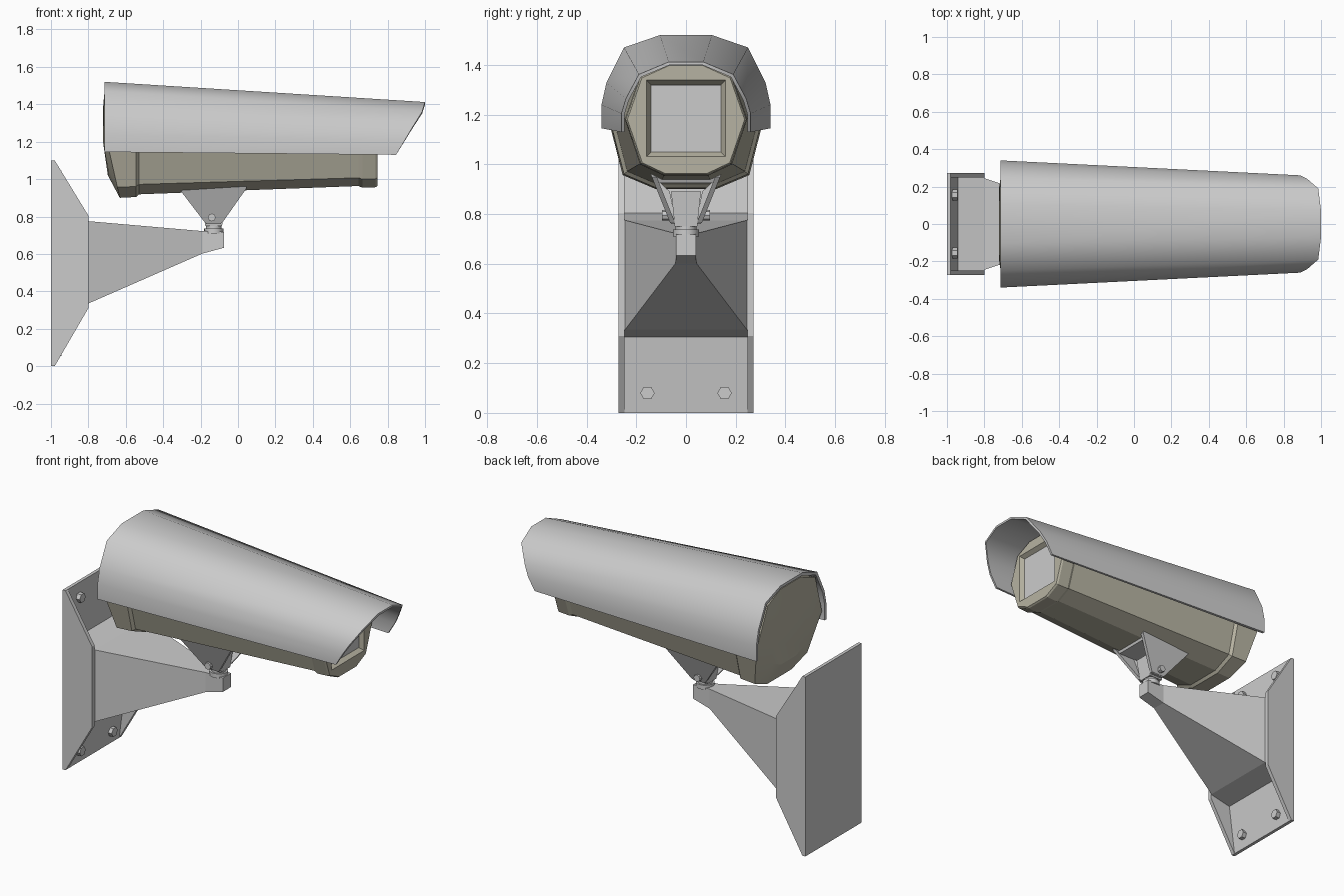
import bpy, bmesh, math
from mathutils import Vector

if "Cube" in bpy.data.objects:
    bpy.data.objects.remove(bpy.data.objects["Cube"])

beige = bpy.data.materials.new("beige_paint")
beige.diffuse_color = (0.47, 0.45, 0.36, 1)
beige.use_nodes = True
beige.node_tree.nodes["Principled BSDF"].inputs["Base Color"].default_value = beige.diffuse_color


def loft(name, loops, smooth=30, mat=None, u_cap=False):
    """Skin closed loops of equal length; u_cap closes ends as a thin strip."""
    bm = bmesh.new()
    rings = [[bm.verts.new(p) for p in lp] for lp in loops]
    n = len(loops[0])
    for a, b in zip(rings, rings[1:]):
        for i in range(n):
            j = (i + 1) % n
            bm.faces.new((a[i], a[j], b[j], b[i]))
    for r in (rings[0], rings[-1]):
        if u_cap:
            for i in range(n // 2 - 1):
                bm.faces.new((r[i], r[i + 1], r[n - 2 - i], r[n - 1 - i]))
        else:
            bm.faces.new(r)
    bmesh.ops.recalc_face_normals(bm, faces=bm.faces)
    me = bpy.data.meshes.new(name)
    bm.to_mesh(me)
    bm.free()
    ob = bpy.data.objects.new(name, me)
    bpy.context.collection.objects.link(ob)
    if mat:
        me.materials.append(mat)
    bpy.ops.object.select_all(action='DESELECT')
    ob.select_set(True)
    bpy.context.view_layer.objects.active = ob
    if smooth:
        bpy.ops.object.shade_smooth_by_angle(angle=math.radians(smooth))
    return ob


def prism(name, xz, y0, y1):
    return loft(name, [[(x, y, z) for x, z in xz] for y in (y0, y1)], 0)


def rod(name, a, b, r, sides, r2=None):
    a, b = Vector(a), Vector(b)
    q = (b - a).to_track_quat('Z', 'Y')
    ring = lambda c, rad: [c + q @ Vector((rad * math.cos(t), rad * math.sin(t), 0))
                           for t in (2 * math.pi * i / sides for i in range(sides))]
    return loft(name, [ring(a, r), ring(b, r2 or r)], 35)


def rect_x(x, w, z0, z1):
    return [(x, -w, z0), (x, w, z0), (x, w, z1), (x, -w, z1)]


def rect_z(z, x0, x1, w):
    return [(x0, -w, z), (x1, -w, z), (x1, w, z), (x0, w, z)]


def mix(a, b, t):
    return tuple(u + (v - u) * t for u, v in zip(a, b))


def mirror_loop(half):
    return half + [(x, -y, z) for x, y, z in reversed(half)]


# wall bracket: wedge core, side flanges, bolts
prism("bracket_core", [(-1, 0), (-.98, 0), (-.94, .305), (-.8, .335), (-.8, .775),
                       (-.94, .805), (-.98, 1.1), (-1, 1.1)], -.25, .25)
for s in (-1, 1):
    prism("bracket_flange", [(-1, 0), (-.98, 0), (-.8, .31), (-.8, .805), (-.98, 1.1), (-1, 1.1)],
          s * .248, s * .272)
    for z in (.08, 1.02):
        rod("wall_bolt", (-.99, s * .155, z), (-.945, s * .155, z), .029, 6)

# tapered arm and its tip
loft("bracket_arm", [rect_x(-.8, .245, .335, .775), rect_x(-.19, .042, .602, .722),
                     rect_x(-.075, .04, .633, .718)], 0)

# swivel joint
rod("swivel_base", (-.13, 0, .71), (-.13, 0, .737), .052, 16)
rod("swivel_neck", (-.13, 0, .735), (-.13, 0, .77), .042, 16)
loft("swivel_block", [rect_z(.75, -.175, -.085, .045), rect_z(.89, -.19, -.07, .06)], 0)


# yoke plates leaning outwards, with pivot bolts
def lean(z):
    return .06 + (z - .755) * .4


yoke = [(-.175, .765), (-.085, .765), (.045, .95), (.045, .975), (-.305, .96), (-.305, .935)]
for s in (-1, 1):
    loft("yoke_plate", [[(x, s * (lean(z) + d), z) for x, z in yoke] for d in (0, -.02)], 0)
    rod("pivot_bolt", (-.14, s * .05, .795), (-.14, s * .096, .795), .021, 8)
    # inner rib joining the neck to the plate
    loft("yoke_rib", [[(x, s * y, z) for y, z in ((.04, .76), (.06, .76), (.135, .955), (.065, .89))]
                      for x in (-.17, -.09)], 0)
loft("yoke_top", [rect_z(.925, -.27, .02, .12), rect_z(.96, -.29, .035, .135)], 0)

# camera housing with raised end rings
rear = [(-.71, .1, 1.495), (-.716, .23, 1.445), (-.70, .317, 1.2), (-.645, .255, .957), (-.632, .12, .9)]
front = [(.745, .07, 1.403), (.745, .182, 1.352), (.745, .242, 1.18), (.745, .18, 1.002), (.745, .085, .957)]


def station(x, k):
    out = []
    for r, f in zip(rear, front):
        _, y, z = mix(r, f, (x + .65) / 1.395)
        out.append((x, y * k, 1.18 + (z - 1.18) * k))
    return mirror_loop(out)


back_cap = [(x - .006, y * .6, 1.2 + (z - 1.2) * .6) for x, y, z in
            [(-.716, p[1], p[2]) if p[2] > 1.1 else (-.69, p[1], p[2]) for p in rear]]
housing = loft("camera_housing", [
    mirror_loop(back_cap), mirror_loop(rear), station(-.545, 1), station(-.53, .95), station(.645, .955),
    station(.665, 1), station(.735, 1), station(.745, .975)], 20, beige)

# window recess in the front
cutter = loft("window_cutter", [rect_x(.715, .14, 1.05, 1.32), rect_x(.77, .175, 1.015, 1.355)], 0)
cutter.hide_render = True
mod = housing.modifiers.new("window", 'BOOLEAN')
mod.operation = 'DIFFERENCE'
mod.object = cutter
bpy.context.view_layer.objects.active = housing
bpy.ops.object.modifier_apply(modifier=mod.name)
bpy.data.objects.remove(cutter)
loft("window_glass", [rect_x(.71, .14, 1.05, 1.32), rect_x(.722, .14, 1.05, 1.32)], 0)

# sun shield: thin arched shell, wider at the back, raked at the front
s_rear = [(-.715, .105, 1.52), (-.715, .25, 1.47), (-.715, .32, 1.33), (-.715, .34, 1.24), (-.715, .34, 1.145)]
s_front = [(1.0, .07, 1.412), (.985, .19, 1.362), (.925, .242, 1.265), (.89, .26, 1.205), (.845, .26, 1.13)]


def shell(half):
    outer = [(x, -y, z) for x, y, z in reversed(half)] + half
    base = half[-1][2]
    inner = [(x, y * .95, base + (z - base) * .955) for x, y, z in reversed(outer)]
    return outer + inner


loft("sun_shield", [shell(s_rear), shell(s_front)], 50, None, True)
